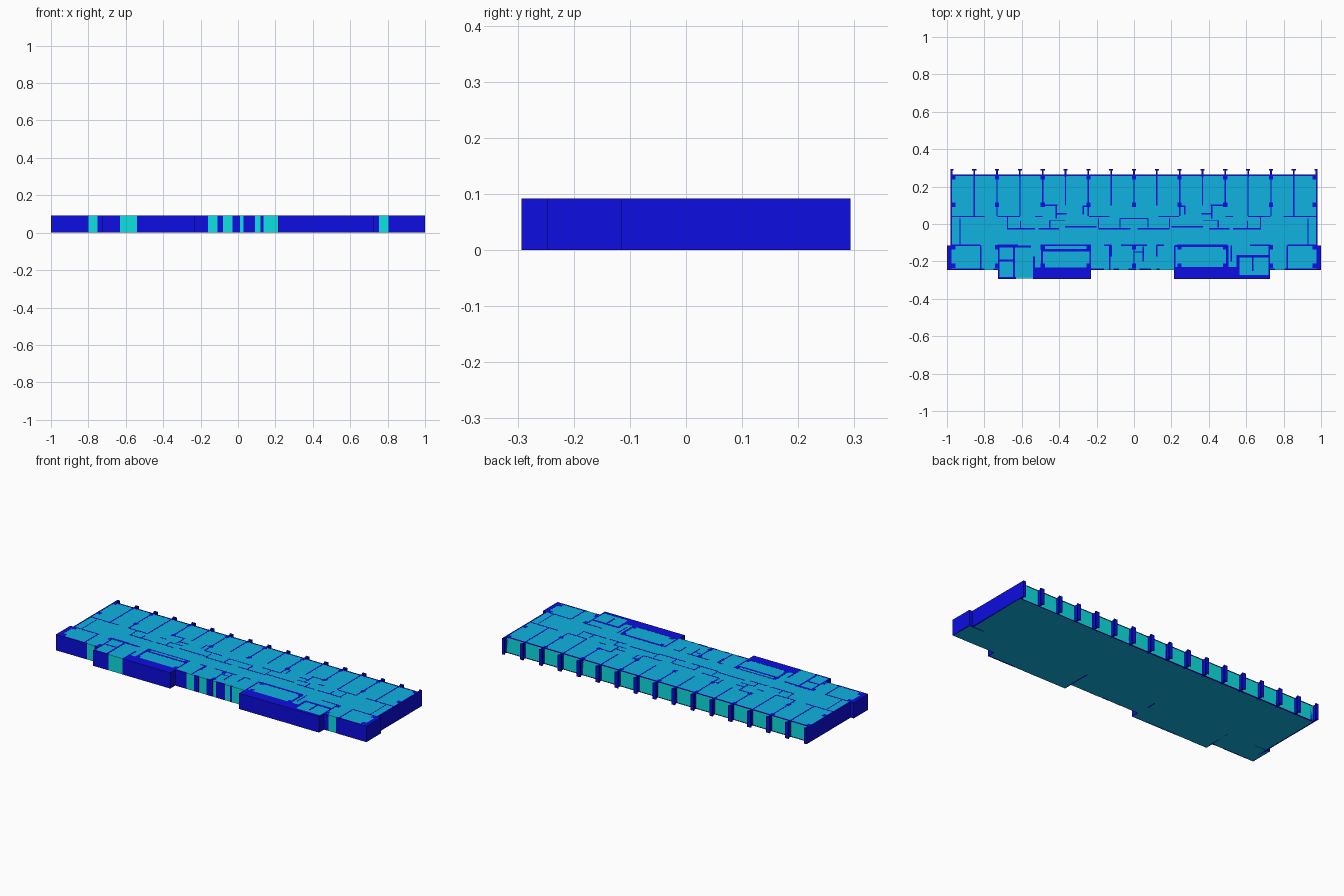
import bpy, bmesh

H = 0.092      # storey height
T = 0.007      # partition thickness


def material(name, rgb):
    m = bpy.data.materials.new(name)
    m.diffuse_color = (*rgb, 1)
    return m


BLUE = material("wall_blue", (0.004, 0.004, 0.75))
AQUA = material("window_aqua", (0.004, 0.75, 0.75))
SKY = material("room_sky", (0.005, 0.45, 0.75))


def finish(name, bm, mat):
    bmesh.ops.recalc_face_normals(bm, faces=bm.faces)
    me = bpy.data.meshes.new(name)
    bm.to_mesh(me)
    bm.free()
    me.materials.append(mat)
    ob = bpy.data.objects.new(name, me)
    bpy.context.collection.objects.link(ob)
    return ob


def boxes(name, rects, mat, z0=0.0005, z1=H):
    """One object made of upright blocks given as (x0, x1, y0, y1)."""
    bm = bmesh.new()
    for x0, x1, y0, y1 in rects:
        vs = bmesh.ops.create_cube(bm, size=1)["verts"]
        for v in vs:
            v.co.x = x1 if v.co.x > 0 else x0
            v.co.y = y1 if v.co.y > 0 else y0
            v.co.z = z1 if v.co.z > 0 else z0
    return finish(name, bm, mat)


def hwall(x0, x1, y, t=T):
    return (x0, x1, y - t / 2, y + t / 2)


def vwall(x, y0, y1, t=T):
    return (x - t / 2, x + t / 2, y0, y1)


def both(rects):
    return rects + [(-x1, -x0, y0, y1) for x0, x1, y0, y1 in rects]


BACK, WING, FRONT, BUMP = 0.26, -0.114, -0.245, -0.29
BAY = 0.122

# Room volumes: one extruded floor outline
outline = [(-0.977, BACK), (-0.977, WING - 0.003), (-0.995, WING - 0.003), (-0.995, FRONT),
           (-0.725, FRONT), (-0.725, BUMP), (-0.234, BUMP), (-0.234, FRONT),
           (0.216, FRONT), (0.216, BUMP), (0.725, BUMP), (0.725, FRONT),
           (0.995, FRONT), (0.995, WING - 0.003), (0.977, WING - 0.003), (0.977, BACK)]
bm = bmesh.new()
face = bm.faces.new([bm.verts.new((x, y, 0)) for x, y in outline])
ext = bmesh.ops.extrude_face_region(bm, geom=[face])["geom"]
for v in ext:
    if isinstance(v, bmesh.types.BMVert):
        v.co.z = H - 0.0006
finish("room_volumes", bm, SKY)

# Outer end walls and the wider wing ends
boxes("end_walls", both([(0.973, 0.981, WING, 0.293), (0.975, 1.0, -0.247, WING),
                         hwall(0.90, 0.98, WING), ]), BLUE, 0)

# Front facade: solid runs, with windows filling the gaps between them
runs = [(-0.247, [(-1, -0.80), (-0.75, -0.728)], [(-0.80, -0.75)]),
        (-0.293, [(-0.728, -0.63), (-0.53, -0.231)], [(-0.63, -0.53)]),
        (-0.247, [(-0.231, -0.16), (-0.11, -0.08), (-0.03, 0.01), (0.03, 0.09), (0.12, 0.135)],
         [(-0.16, -0.11), (-0.08, -0.03), (0.01, 0.03), (0.09, 0.12), (0.135, 0.213)]),
        (-0.293, [(0.213, 0.50), (0.555, 0.727)], [(0.50, 0.555)]),
        (-0.247, [(0.727, 0.755), (0.805, 1)], [(0.755, 0.805)])]
boxes("front_walls", [(a, b, y, y + 0.009) for y, w, g in runs for a, b in w], BLUE, 0)
boxes("front_windows", [(a, b, y + 0.001, y + 0.006) for y, w, g in runs for a, b in g],
      AQUA, 0, H - 0.0003)
boxes("bump_side_walls", [(-0.728, -0.72, -0.293, WING), (-0.239, -0.231, -0.293, WING),
                          (0.213, 0.221, -0.293, WING), (0.719, 0.727, -0.293, WING)], BLUE, 0)

# Back facade: windows, rails and T-shaped fins
boxes("back_windows", [(-0.973, 0.973, BACK - 0.004, BACK + 0.002)], AQUA, 0.001, H - 0.001)
boxes("back_top_rail", [(-0.977, 0.977, BACK - 0.004, BACK + 0.004)], BLUE, H - 0.003)
boxes("back_bottom_rail", [(-0.977, 0.977, BACK - 0.004, BACK + 0.004)], BLUE, 0, 0.003)
fins = []
for i in range(-8, 9):
    x = i * BAY
    fins += [vwall(x, BACK - 0.01, 0.287, 0.009),
             (max(x - 0.011, -0.981), min(x + 0.011, 0.981), 0.286, 0.293)]
boxes("back_fins", fins, BLUE, 0)

# Structural columns, every second bay
cols = []
for i in range(-4, 5):
    x = i * 2 * BAY
    for y in (0.25, 0.103, -0.125, -0.222):
        c = max(-0.965, min(0.965, x))
        cols.append((c - 0.011, c + 0.011, y - 0.012, y + 0.012))
boxes("columns", cols, BLUE)

# Partitions between the back rooms
back = []
for i in range(-7, 8):
    low = 0.042 if abs(i) in (5, 6, 7, 2) else 0.1
    back.append(vwall(i * BAY, low, BACK))
boxes("back_partitions", back, BLUE)

# Corridor walls and service closets, alike on both halves
boxes("corridor_walls", both([
    hwall(0.80, 0.977, 0.04), hwall(0.61, 0.73, 0.04), hwall(0.49, 0.53, 0.04),
    hwall(0.53, 0.68, -0.025), hwall(0.40, 0.51, -0.025), hwall(0.20, 0.37, -0.015),
    hwall(0.02, 0.19, -0.025), vwall(0.676, -0.025, 0.04, 0.005), vwall(0.607, -0.025, 0.015),
    vwall(0.93, -0.112, 0.03, 0.004), hwall(0.82, 0.91, WING), hwall(0.62, 0.73, WING),
    hwall(0.23, 0.50, WING), hwall(0.12, 0.16, WING), hwall(0.0, 0.07, WING)]), BLUE)
boxes("closets", both([
    hwall(0.41, 0.49, 0.1), vwall(0.415, 0.03, 0.1), hwall(0.36, 0.42, 0.055),
    hwall(0.24, 0.27, 0.095), vwall(0.272, 0.05, 0.1), hwall(0.13, 0.24, 0.04),
    hwall(0.37, 0.45, 0.02, 0.005), vwall(0.45, -0.02, 0.02), vwall(0.075, -0.02, 0.03),
    hwall(0.0, 0.075, 0.03, 0.005), vwall(0.19, -0.02, 0.03, 0.004)]), BLUE)

# Front room partitions
boxes("front_partitions", both([vwall(0.82, FRONT, WING), vwall(0.122, -0.175, WING)])
      + [vwall(-0.13, FRONT, WING), vwall(0, FRONT, WING), vwall(0.05, -0.2, -0.12),
         hwall(0.0, 0.05, -0.15, 0.005)], BLUE)

# Stair and lift cores with thick walls and solid front strips
boxes("left_core", [(-0.535, -0.231, -0.293, -0.232), hwall(-0.49, -0.234, -0.14, 0.012),
                    vwall(-0.492, -0.235, -0.125, 0.013), vwall(-0.642, -0.293, WING, 0.01),
                    vwall(-0.535, -0.293, -0.175, 0.01), hwall(-0.725, -0.64, -0.195, 0.01),
                    hwall(-0.72, -0.55, -0.12, 0.012)], BLUE)
boxes("right_core", [(0.213, 0.55, -0.293, -0.23), hwall(0.22, 0.50, -0.118, 0.012),
                     vwall(0.498, -0.235, WING, 0.013), vwall(0.556, -0.293, -0.165, 0.014),
                     hwall(0.55, 0.725, -0.172, 0.014), vwall(0.635, -0.25, -0.17, 0.01),
                     vwall(0.52, -0.2, WING, 0.006), hwall(0.55, 0.725, -0.28, 0.012)], BLUE)
